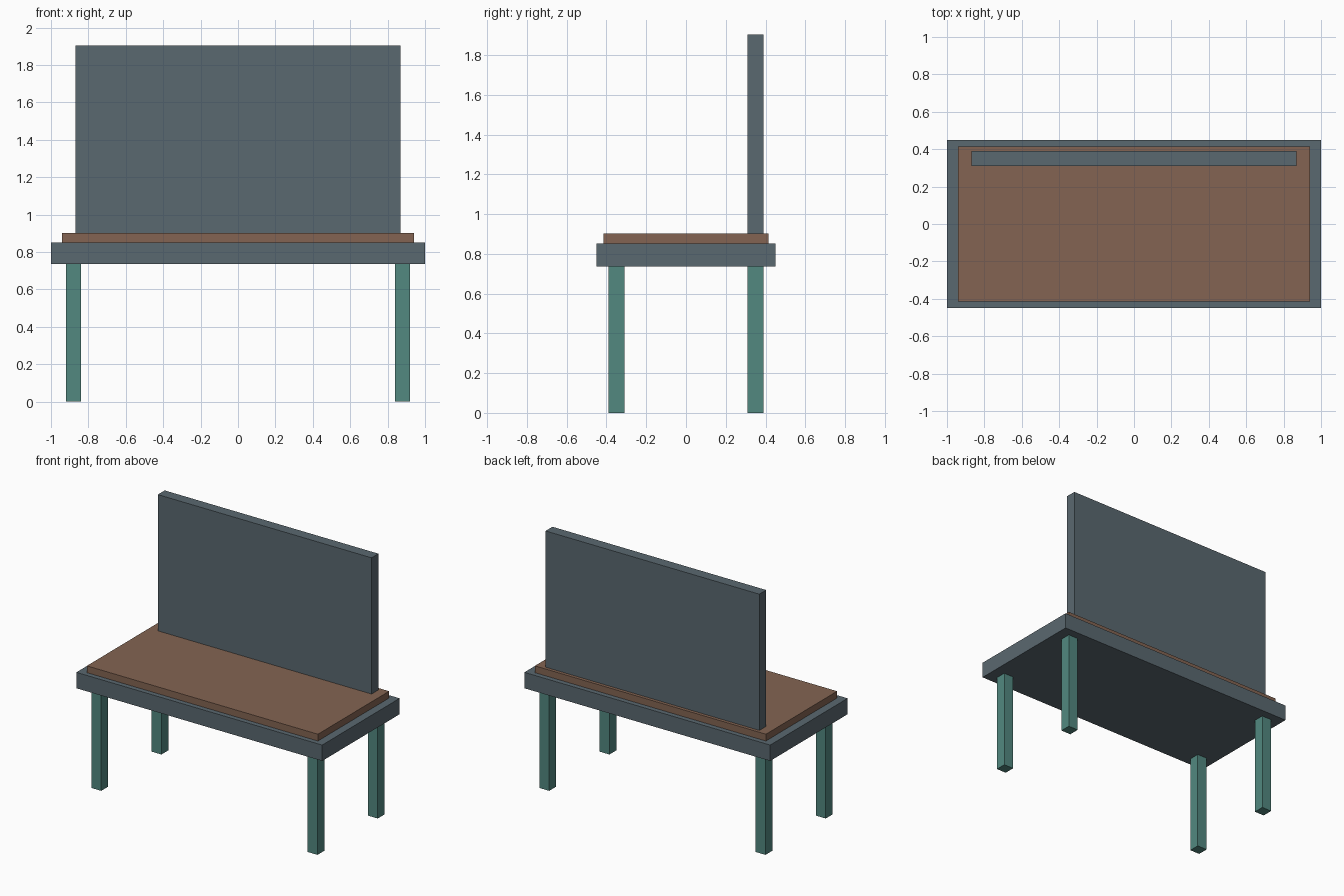
import bpy

if "Cube" in bpy.data.objects:
    bpy.data.objects.remove(bpy.data.objects["Cube"])


def material(name, rgb):
    """Flat colour from sRGB 0-255, stored as linear."""
    def linear(c):
        c /= 255
        return c / 12.92 if c <= 0.04045 else ((c + 0.055) / 1.055) ** 2.4
    mat = bpy.data.materials.new(name)
    mat.diffuse_color = (*[linear(c) for c in rgb], 1)
    mat.use_nodes = True
    mat.node_tree.nodes["Principled BSDF"].inputs["Base Color"].default_value = mat.diffuse_color
    return mat


def box(name, x, y, z, mat):
    """Box from (min, max) ranges on each axis."""
    spans = (x, y, z)
    bpy.ops.mesh.primitive_cube_add(size=1, location=[(a + b) / 2 for a, b in spans])
    obj = bpy.context.object
    obj.name = name
    obj.scale = [b - a for a, b in spans]
    bpy.ops.object.transform_apply(location=False, rotation=False, scale=True)
    obj.data.materials.append(mat)
    return obj


slate = material("slate grey", (90, 104, 112))
brown = material("warm brown", (131, 100, 82))
teal = material("muted teal", (82, 136, 128))

# Bench frame, seat pad and backrest
box("seat_frame", (-1, 1), (-0.45, 0.45), (0.735, 0.852), slate)
box("seat_pad", (-0.94, 0.94), (-0.414, 0.414), (0.852, 0.902), brown)
box("backrest", (-0.87, 0.87), (0.31, 0.39), (0.902, 1.904), slate)

# Four square legs
for side, sx in (("left", -1), ("right", 1)):
    for end, sy in (("front", -1), ("back", 1)):
        cx, cy = 0.88 * sx, 0.35 * sy
        box(f"{end}_{side}_leg", (cx - 0.04, cx + 0.04), (cy - 0.04, cy + 0.04),
            (0, 0.735), teal)
